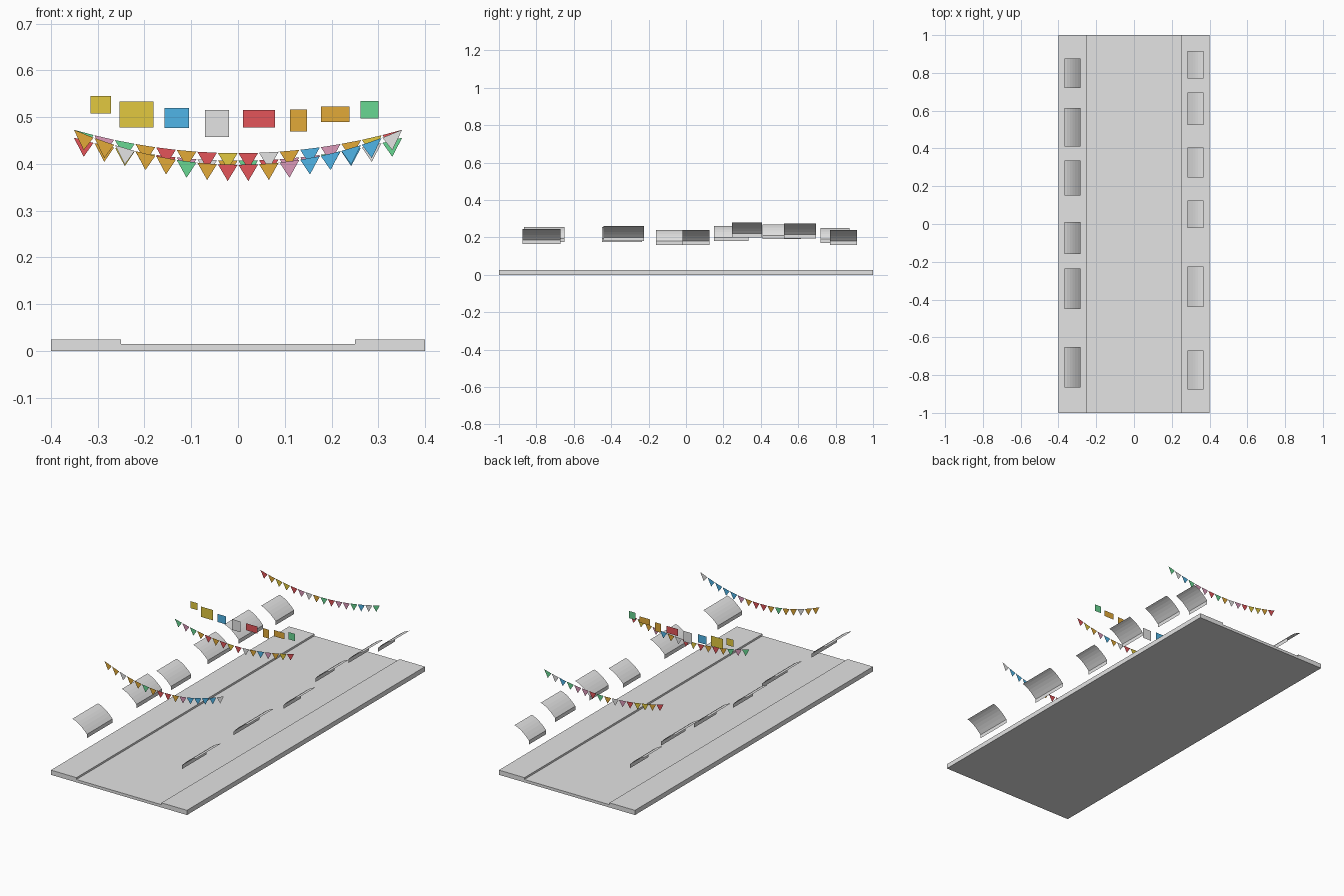
import bpy

cube = bpy.data.objects.get("Cube")
if cube:
    bpy.data.objects.remove(cube, do_unlink=True)


def material(name, rgb):
    mat = bpy.data.materials.new(name)
    mat.use_nodes = True
    color = (*rgb, 1)
    mat.diffuse_color = color
    node = next(n for n in mat.node_tree.nodes if n.type == 'BSDF_PRINCIPLED')
    node.inputs["Base Color"].default_value = color
    node.inputs["Roughness"].default_value = 0.9
    return mat


MATS = {
    "w": material("pale grey", (0.77, 0.77, 0.77)),
    "y": material("yellow", (0.76, 0.58, 0.05)),
    "o": material("orange", (0.76, 0.40, 0.04)),
    "r": material("red", (0.77, 0.09, 0.10)),
    "b": material("blue", (0.08, 0.46, 0.80)),
    "g": material("green", (0.14, 0.68, 0.29)),
    "p": material("pink", (0.72, 0.32, 0.49)),
}


def build(name, verts, faces, colors="w"):
    """Mesh from points and faces; colors is one letter per face, or one for all."""
    mesh = bpy.data.meshes.new(name)
    mesh.from_pydata(verts, [], faces)
    used = sorted(set(colors))
    for c in used:
        mesh.materials.append(MATS[c])
    for i, poly in enumerate(mesh.polygons):
        poly.material_index = used.index(colors[i % len(colors)])
    obj = bpy.data.objects.new(name, mesh)
    bpy.context.collection.objects.link(obj)
    return obj


def sweep(name, profile, y0, y1, closed=False):
    """Sweep an x-z profile along y, with end caps when it is closed."""
    n = len(profile)
    verts = [(x, y, z) for y in (y0, y1) for x, z in profile]
    faces = [(i, (i + 1) % n, n + (i + 1) % n, n + i)
             for i in range(n if closed else n - 1)]
    if closed:
        faces += [tuple(reversed(range(n))), tuple(range(n, 2 * n))]
    return build(name, verts, faces)


# Street slab with a raised pavement along each side
half = [(0.4, 0), (0.4, 0.025), (0.25, 0.025), (0.25, 0.015)]
street = half + [(-x, z) for x, z in reversed(half)]
sweep("street", street, 1, -1, closed=True)


# Curved awnings sloping down to the street, ending in a short hanging edge
def awning(name, side, y0, y1, top):
    steps = 6
    profile = []
    for i in range(steps + 1):
        t = i / steps
        profile.append((side * (0.368 - 0.085 * t), top - 0.06 * (0.4 * t + 0.6 * t * t)))
    profile.append((profile[-1][0], top - 0.08))
    if side > 0:
        y0, y1 = y1, y0
    sweep(name, profile, y0, y1)


LEFT = [(-0.875, -0.67, 0.245), (-0.44, -0.225, 0.26), (-0.02, 0.125, 0.24),
        (0.245, 0.405, 0.28), (0.525, 0.695, 0.275), (0.77, 0.915, 0.24)]
RIGHT = [(-0.865, -0.65, 0.255), (-0.45, -0.235, 0.255), (-0.16, 0.01, 0.24),
         (0.15, 0.335, 0.26), (0.41, 0.615, 0.27), (0.72, 0.875, 0.25)]
for label, side, rows in (("left", 1, LEFT), ("right", -1, RIGHT)):
    for i, row in enumerate(rows):
        awning(f"{label}_awning_{i + 1}", side, *row)


# Strings of triangular flags on a sagging curve
def bunting(name, y, end, middle, colors):
    pitch, half_width, drop = 0.044, 0.021, 0.035

    def curve(x):
        return middle + (end - middle) * (x / 0.351) ** 2

    verts, faces = [], []
    for i in range(len(colors)):
        x = (i - (len(colors) - 1) / 2) * pitch
        verts += [(x - half_width, y, curve(x - half_width)),
                  (x, y, curve(x) - drop),
                  (x + half_width, y, curve(x + half_width))]
        faces.append((3 * i, 3 * i + 1, 3 * i + 2))
    build(name, verts, faces, colors)


bunting("front_bunting", -0.62, 0.473, 0.398, "oowoogorropbbbbw")
bunting("middle_bunting", -0.03, 0.473, 0.423, "gpgororyrwobpoyr")
bunting("back_bunting", 0.69, 0.456, 0.407, "royyrpwogrppgbwg")

# Row of hanging cloths: x range, z range, colour
CLOTHS = [(-0.315, -0.272, 0.508, 0.545, "y"), (-0.253, -0.181, 0.478, 0.533, "y"),
          (-0.157, -0.105, 0.477, 0.52, "b"), (-0.071, -0.019, 0.458, 0.515, "w"),
          (0.011, 0.079, 0.478, 0.515, "r"), (0.111, 0.148, 0.469, 0.516, "o"),
          (0.177, 0.238, 0.49, 0.523, "o"), (0.262, 0.30, 0.497, 0.535, "g")]
for i, (x0, x1, z0, z1, color) in enumerate(CLOTHS):
    corners = [(x0, z0), (x1, z0), (x1, z1), (x0, z1)]
    build(f"hanging_cloth_{i + 1}", [(x, 0.05, z) for x, z in corners], [(0, 1, 2, 3)], color)
